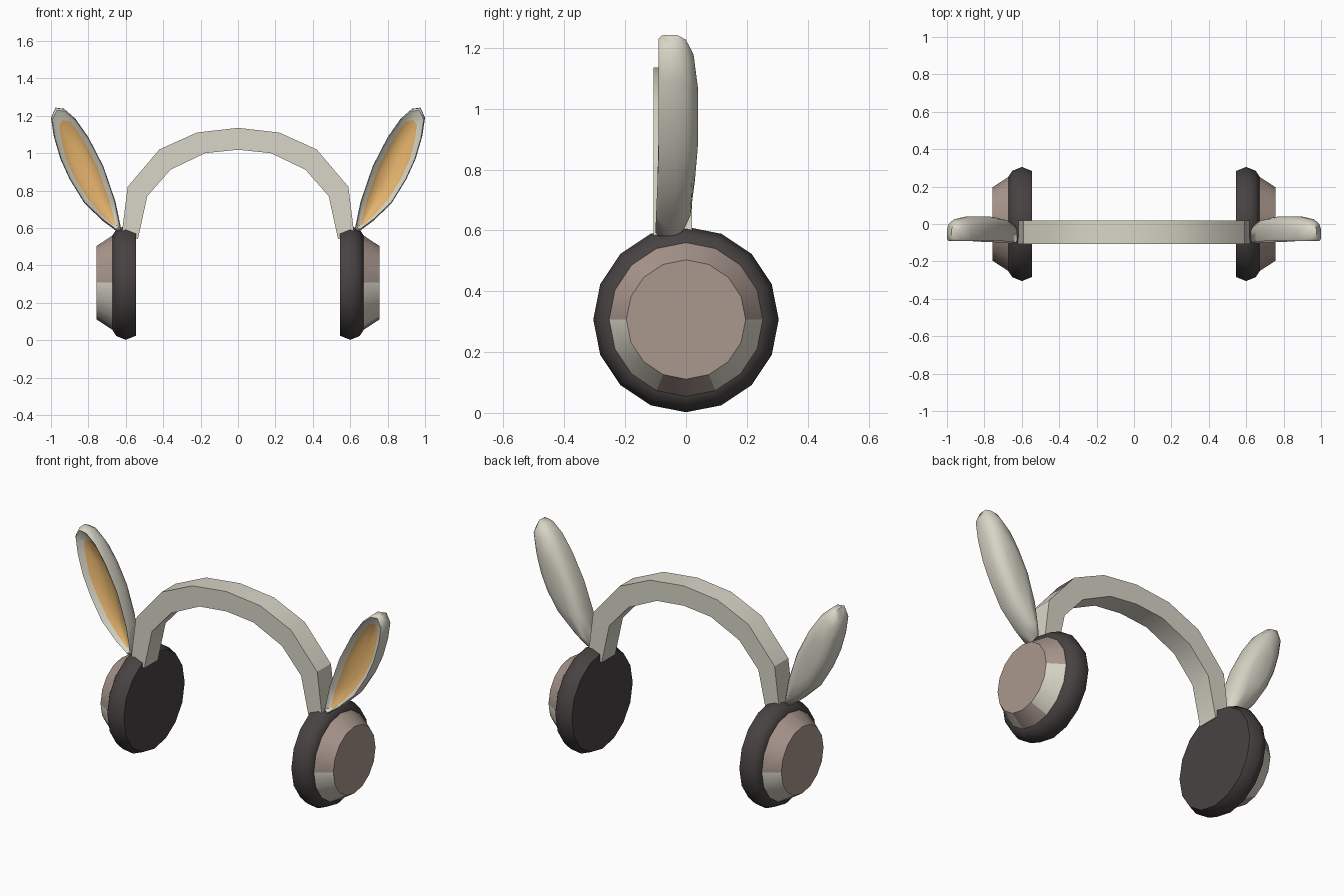
import bpy, bmesh, math

if "Cube" in bpy.data.objects:
    bpy.data.objects.remove(bpy.data.objects["Cube"])


def material(name, rgb):
    m = bpy.data.materials.new(name)
    m.diffuse_color = (*rgb, 1)
    m.use_nodes = True
    m.node_tree.nodes["Principled BSDF"].inputs["Base Color"].default_value = m.diffuse_color
    return m


cream = material("cream", (0.69, 0.67, 0.57))
taupe = material("taupe", (0.40, 0.31, 0.27))
charcoal = material("charcoal", (0.065, 0.055, 0.055))
orange = material("orange", (0.78, 0.45, 0.15))


def finish(bm, name, mats, angle, mirror=True):
    bmesh.ops.recalc_face_normals(bm, faces=bm.faces)
    me = bpy.data.meshes.new(name)
    bm.to_mesh(me)
    bm.free()
    ob = bpy.data.objects.new(name, me)
    bpy.context.collection.objects.link(ob)
    for m in mats:
        me.materials.append(m)
    if mirror:
        ob.modifiers.new("mirror", 'MIRROR').use_mirror_merge = False
    bpy.ops.object.select_all(action='DESELECT')
    ob.select_set(True)
    bpy.context.view_layer.objects.active = ob
    bpy.ops.object.shade_smooth_by_angle(angle=math.radians(angle))
    return ob


def loft(bm, rings):
    """Bridge equal-length rings of points, return vertex rings."""
    vr = [[bm.verts.new(p) for p in r] for r in rings]
    n = len(vr[0])
    for a, b in zip(vr, vr[1:]):
        for i in range(n):
            j = (i + 1) % n
            bm.faces.new((a[i], a[j], b[j], b[i]))
    return vr


def lathe(profile, sides=16, cz=0.307):
    """Closed solid turned about the sideways axis of a cup."""
    bm = bmesh.new()
    step = 2 * math.pi / sides
    vr = loft(bm, [[(x, r * math.cos(i * step), cz + r * math.sin(i * step))
                    for i in range(sides)] for x, r in profile])
    bm.faces.new(vr[0])
    bm.faces.new(vr[-1])
    return bm


# Headband: half arch profile mirrored into a full rectangular-section arch
outer = [(0.62, 0.58), (0.59, 0.82), (0.42, 1.02), (0.22, 1.11), (0, 1.135)]
inner = [(0.535, 0.54), (0.485, 0.77), (0.36, 0.912), (0.175, 1.0), (0, 1.018)]
outer += [(-x, z) for x, z in outer[-2::-1]]
inner += [(-x, z) for x, z in inner[-2::-1]]
bm = bmesh.new()
vr = loft(bm, [[(o[0], -0.107, o[1]), (o[0], 0.02, o[1]),
                (i[0], 0.02, i[1]), (i[0], -0.107, i[1])]
               for o, i in zip(outer, inner)])
bm.faces.new(vr[0])
bm.faces.new(vr[-1])
finish(bm, "headband", [cream], 30, mirror=False)

# Ear cushions
finish(lathe([(0.545, 0.283), (0.60, 0.305), (0.65, 0.285), (0.67, 0.255)]),
       "ear_cushions", [charcoal], 50)

# Outer cups: cream panels on the lower flanks of the cone
bm = lathe([(0.665, 0.256), (0.757, 0.196)])
for f in bm.faces:
    c = f.calc_center_median()
    if len(f.verts) == 4 and c.z < 0.307 and abs(c.y) > 0.075:
        f.material_index = 1
finish(bm, "outer_cups", [taupe, cream], 30)

# Rabbit ears: thick leaf shells with a hollow coloured front
rim = [(0.625, 0.595), (0.655, 0.74), (0.72, 0.93), (0.80, 1.085), (0.87, 1.185),
       (0.93, 1.237), (0.975, 1.243), (1.0, 1.19), (0.985, 1.09), (0.95, 0.97),
       (0.90, 0.86), (0.82, 0.73), (0.72, 0.635), (0.645, 0.58)]
lining = [(0.655, 0.615), (0.685, 0.74), (0.75, 0.92), (0.81, 1.04), (0.865, 1.13),
          (0.90, 1.17), (0.937, 1.177), (0.957, 1.15), (0.945, 1.07), (0.92, 0.97),
          (0.875, 0.87), (0.80, 0.75), (0.73, 0.67), (0.672, 0.617)]


def ring(pts, s, y):
    cx, cz = 0.815, 0.915
    return [(cx + (x - cx) * s, y - 0.01 * max(0, 0.85 - z) / 0.25,
             cz + (z - cz) * s) for x, z in pts]


bm = bmesh.new()
vr = loft(bm, [ring(lining, 0.55, -0.045), ring(lining, 1, -0.065),
               ring(rim, 0.96, -0.09), ring(rim, 0.995, -0.08),
               ring(rim, 1.0, -0.03), ring(rim, 0.95, 0.0),
               ring(rim, 0.8, 0.025), ring(rim, 0.45, 0.04)])
bm.faces.new(vr[0])
bm.faces.new(vr[-1])
inside = set(vr[0]) | set(vr[1])
for f in bm.faces:
    if all(v in inside for v in f.verts):
        f.material_index = 1
finish(bm, "rabbit_ears", [cream, orange], 60)
